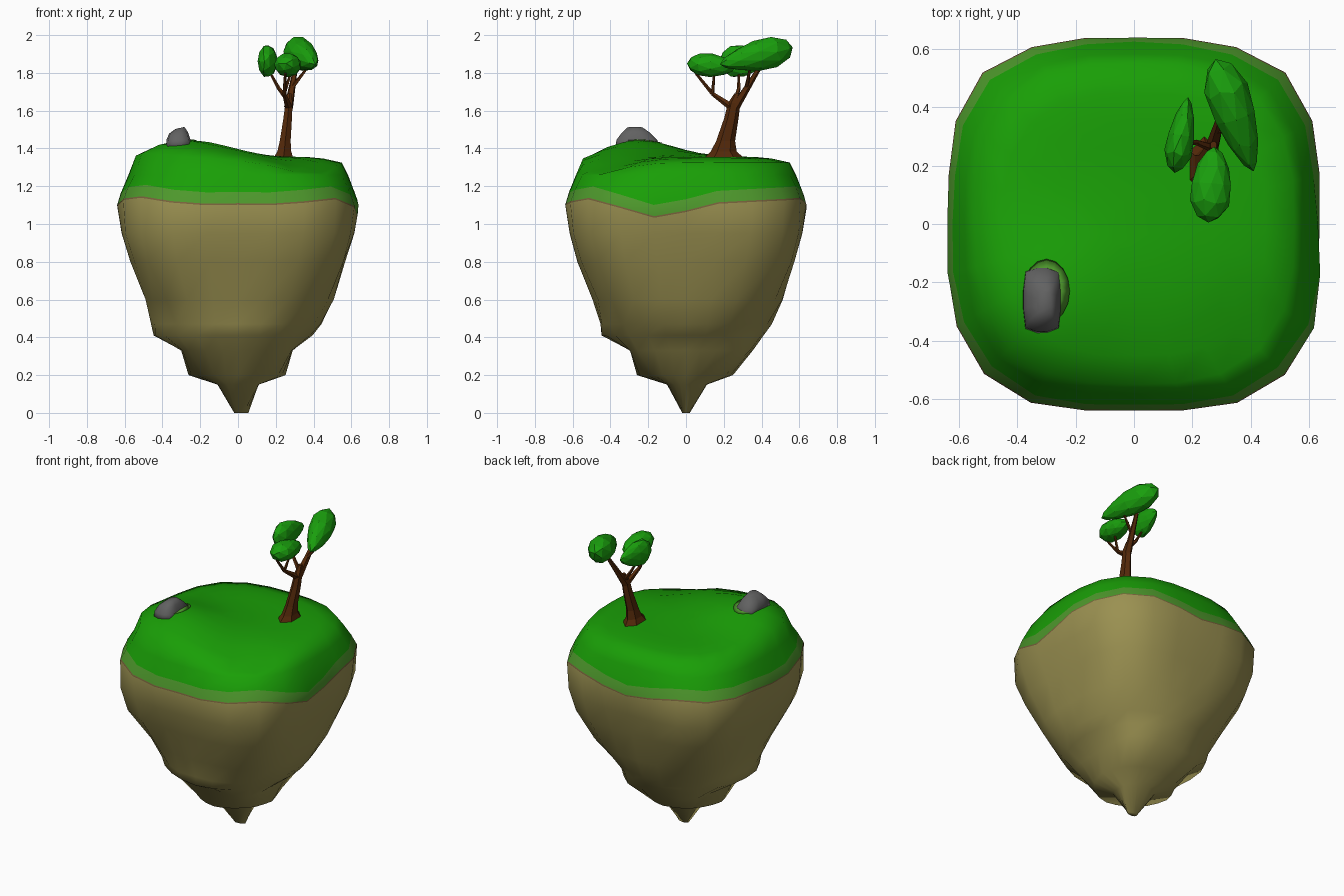
import bpy, math, random
from mathutils import Vector

if "Cube" in bpy.data.objects:
    bpy.data.objects.remove(bpy.data.objects["Cube"])

random.seed(4)
TAU = 2 * math.pi


def mat(name, rgb):
    m = bpy.data.materials.new(name)
    m.diffuse_color = (*rgb, 1)
    m.use_nodes = True
    m.node_tree.nodes["Principled BSDF"].inputs["Base Color"].default_value = m.diffuse_color
    return m


GRASS = mat("grass green", (0.010, 0.345, 0.002))
FRINGE = mat("pale green", (0.075, 0.315, 0.025))
SOIL = mat("brown soil", (0.19, 0.125, 0.045))
DIRT = mat("tan dirt", (0.325, 0.282, 0.082))
BARK = mat("dark bark", (0.088, 0.022, 0.003))
LEAF = mat("leaf green", (0.010, 0.345, 0.004))
STONE = mat("grey stone", (0.12, 0.12, 0.12))


def make(name, verts, faces, mats, idx=None, smooth=False):
    me = bpy.data.meshes.new(name)
    me.from_pydata([tuple(v) for v in verts], [], faces)
    for m in mats:
        me.materials.append(m)
    for i, p in enumerate(me.polygons):
        p.use_smooth = smooth
        if idx:
            p.material_index = idx[i]
    me.update()
    ob = bpy.data.objects.new(name, me)
    bpy.context.scene.collection.objects.link(ob)
    return ob


def loft(name, rings, mats, bands=None, smooth=False):
    """Skin rings from bottom to top; bands gives a material index per strip."""
    n = len(rings[0])
    verts = [v for r in rings for v in r]
    faces, idx = [tuple(reversed(range(n)))], [bands[0] if bands else 0]
    for k in range(len(rings) - 1):
        for i in range(n):
            j = (i + 1) % n
            faces.append((k * n + i, k * n + j, k * n + n + j, k * n + n + i))
            idx.append(bands[k] if bands else 0)
    top = (len(rings) - 1) * n
    faces.append(tuple(range(top, top + n)))
    idx.append(bands[-1] if bands else 0)
    return make(name, verts, faces, mats, idx, smooth)


# Island: half widths by height (z, -x, +x, -y, +y, squareness)
PROFILE = [
    (0.00, 0.02, 0.055, 0.02, 0.02, 2.0),
    (0.15, 0.11, 0.11, 0.10, 0.11, 5.0),
    (0.20, 0.26, 0.25, 0.26, 0.25, 1.8),
    (0.33, 0.30, 0.29, 0.30, 0.35, 5.0),
    (0.41, 0.45, 0.40, 0.45, 0.41, 2.0),
    (0.47, 0.46, 0.45, 0.46, 0.45, 2.15),
    (0.60, 0.49, 0.51, 0.49, 0.51, 2.9),
    (0.80, 0.57, 0.57, 0.57, 0.57, 3.9),
    (0.98, 0.625, 0.625, 0.625, 0.625, 3.7),
    (1.10, 0.64, 0.64, 0.64, 0.64, 3.6),
    (1.20, 0.61, 0.61, 0.61, 0.61, 3.2),
    (1.33, 0.545, 0.55, 0.55, 0.55, 2.8),
    (1.40, 0.50, 0.50, 0.50, 0.50, 2.7),
]


def section(z):
    for a, b in zip(PROFILE, PROFILE[1:]):
        if z <= b[0]:
            t = (z - a[0]) / (b[0] - a[0])
            return [p + (q - p) * t for p, q in zip(a, b)]
    return PROFILE[-1]


def rim_point(a, z, f=1.0):
    _, xl, xr, yf, yb, n = section(z)
    c, s = math.cos(a), math.sin(a)
    r = f * (abs(c / (xr if c > 0 else xl)) ** n
             + abs(s / (yb if s > 0 else yf)) ** n) ** (-1 / n)
    return Vector((r * c, r * s, z))


def ground(x, y):
    mound = 0.09 * math.exp(-(x + 0.27) ** 2 / 0.1 - (y + 0.25) ** 2 / 0.07)
    dip = 0.06 * math.exp(-((x - 0.38) ** 2 + (y + 0.46) ** 2) / 0.045)
    return 1.355 + mound - dip


def grass_edge(a):
    # higher at the corners, lowest on the right face
    low = math.exp(-((math.atan2(math.sin(a + 0.3), math.cos(a + 0.3))) / 0.35) ** 2)
    return 1.18 - 0.02 * math.cos(4 * a) - 0.06 * low + 0.01 * math.sin(7 * a)


N = 24
ANG = [TAU * i / N for i in range(N)]
rings = [[rim_point(a, z, random.uniform(0.98, 1.01) if 0.1 < z < 0.9 else 1) for a in ANG]
         for z in [p[0] for p in PROFILE[:8]] + [0.95]]
for drop in (0.068, 0.06, 0.0):
    rings.append([rim_point(a, grass_edge(a) - drop) for a in ANG])
rings.append([rim_point(a, 1.26) for a in ANG])
for f, sink in ((1.0, 0.03), (0.82, 0.008), (0.66, 0), (0.5, 0), (0.34, 0), (0.16, 0)):
    ring = []
    for a in ANG:
        p = rim_point(a, 1.33, f)
        p.z = ground(p.x, p.y) - sink
        ring.append(p)
    rings.append(ring)
# strips: dirt, thin soil line, pale fringe, grass
bands = [3] * 9 + [2, 1] + [0] * 7
loft("island", rings, [GRASS, FRINGE, SOIL, DIRT], bands, True)


# Pale grass patch hugging the rock
def patch_ring(f):
    pts = []
    for i in range(16):
        a = TAU * i / 16
        x = -0.30 + 0.08 * f * math.cos(a)
        y = -0.23 + 0.11 * f * math.sin(a)
        pts.append(Vector((x, y, ground(x, y) + 0.003)))
    return pts


loft("rock_patch", [patch_ring(1), patch_ring(0.6), patch_ring(0.3)], [FRINGE], None, True)


# Horizontal rounded-box rings, used for rock and trunk
def oval(x, y, z, rx, ry, n, tilt=0, power=2):
    pts = []
    for i in range(n):
        a = TAU * (i + 0.5) / n
        c, s = math.cos(a), math.sin(a)
        k = (abs(c) ** power + abs(s) ** power) ** (-1 / power)
        pts.append(Vector((x + rx * k * c, y + ry * k * s, z + tilt * c)))
    return pts


# Rock
loft("rock", [oval(-0.315, -0.26, 1.40, 0.066, 0.115, 12, 0, 5),
              oval(-0.315, -0.26, 1.445, 0.064, 0.108, 12, 0, 5),
              oval(-0.315, -0.265, 1.482, 0.05, 0.075, 12, 0.004, 4),
              oval(-0.308, -0.27, 1.508, 0.025, 0.042, 12, 0.006, 3)], [STONE], None, True)

# Trunk with flared root
loft("trunk", [oval(0.24, 0.20, 1.345, 0.062, 0.11, 6),
               oval(0.245, 0.20, 1.385, 0.042, 0.068, 6),
               oval(0.25, 0.21, 1.44, 0.033, 0.05, 6),
               oval(0.263, 0.24, 1.56, 0.026, 0.038, 6),
               oval(0.27, 0.255, 1.64, 0.022, 0.033, 6),
               oval(0.273, 0.27, 1.69, 0.012, 0.015, 6)], [BARK])


# Branches
def branch(name, p0, p1, r0, r1):
    p0, p1 = Vector(p0), Vector(p1)
    q = (p1 - p0).to_track_quat('Z', 'Y')
    ring = lambda p, r: [p + q @ Vector((r * math.cos(TAU * i / 5), r * math.sin(TAU * i / 5), 0))
                         for i in range(5)]
    loft(name, [ring(p0, r0), ring(p1, r1)], [BARK])


fork = (0.245, 0.14, 1.69)
branch("front_branch", (0.268, 0.24, 1.62), fork, 0.02, 0.011)
branch("front_twig", fork, (0.25, 0.05, 1.80), 0.011, 0.007)
branch("front_twig_inner", fork, (0.28, 0.15, 1.80), 0.010, 0.006)
branch("left_branch", (0.27, 0.26, 1.65), (0.215, 0.28, 1.72), 0.015, 0.010)
branch("left_twig", (0.215, 0.28, 1.72), (0.165, 0.28, 1.81), 0.010, 0.006)
branch("back_branch", (0.268, 0.26, 1.62), (0.305, 0.39, 1.83), 0.025, 0.012)
branch("right_twig", (0.285, 0.32, 1.72), (0.37, 0.34, 1.83), 0.012, 0.006)


# Faceted leaf clumps stretched between two ends, slimmer at the first
def clump(name, p0, p1, w, h, slim):
    p0, p1 = Vector(p0), Vector(p1)
    side = (p1 - p0).cross(Vector((0, 0, 1))).normalized()
    up = side.cross(p1 - p0).normalized()
    bpy.ops.mesh.primitive_ico_sphere_add(subdivisions=2, radius=1)
    ob = bpy.context.object
    ob.name = name
    for v in ob.data.vertices:
        t = (v.co.z + 1) / 2
        k = 1.05 * (slim + (1 - slim) * min(1, t * 1.35))
        v.co = p0.lerp(p1, t) + side * v.co.x * w * k + up * v.co.y * h * k
    ob.data.materials.append(LEAF)


clump("back_leaves", (0.41, 0.18, 1.845), (0.28, 0.565, 1.935), 0.083, 0.092, 0.5)
clump("left_leaves", (0.185, 0.435, 1.865), (0.14, 0.175, 1.86), 0.053, 0.093, 0.5)
clump("front_leaves", (0.275, 0.265, 1.83), (0.255, 0.005, 1.85), 0.074, 0.066, 0.7)
